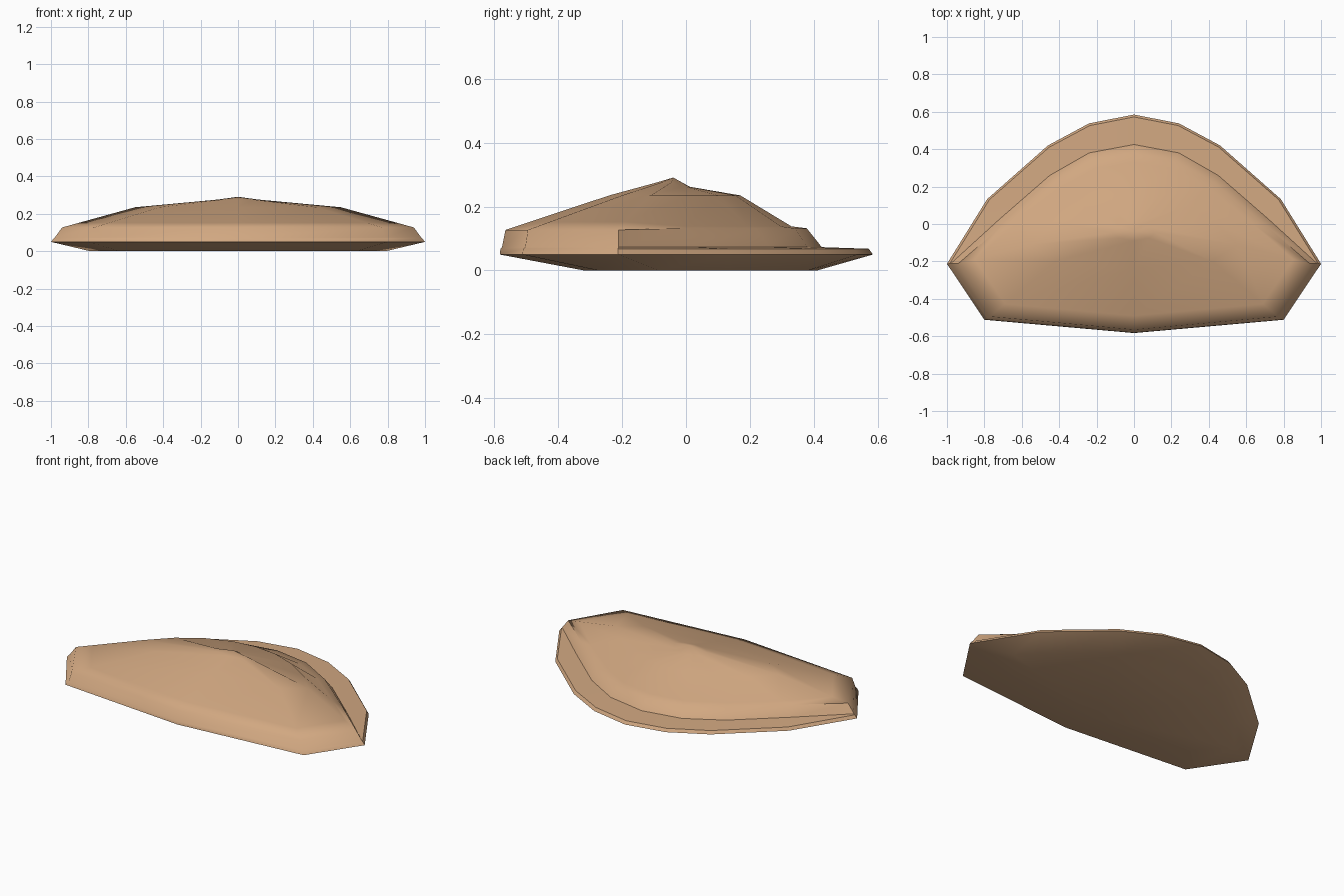
import bpy, bmesh

if "Cube" in bpy.data.objects:
    bpy.data.objects.remove(bpy.data.objects["Cube"])

# Half outlines (x, y), running from the front centre round the +x side to the back centre
rim = [(0, -.583), (.8, -.512), (1, -.213), (.785, .133), (.46, .42), (.24, .538), (0, .585)]
wall_foot = [(0, -.576), (.785, -.503), (.98, -.212), (.72, .025), (.45, .26), (.24, .38), (0, .425)]
wall_top = [(0, -.565), (.77, -.495), (.94, -.212), (.70, -.005), (.43, .22), (.22, .34), (0, .378)]
dome = [(0, -.24), (.42, -.2), (.55, -.11), (.43, .01), (.29, .1), (.14, .155), (0, .17)]
crown = [(0, -.09), (.08, -.075), (.11, -.045), (.08, -.015), (.05, 0), (.025, .008), (0, .012)]


def ring(half, front_z, back_z=None):
    """Mirror a half outline into a closed 12-point ring."""
    if back_z is None:
        back_z = front_z
    pts = [(x, y, front_z if i < 3 else back_z) for i, (x, y) in enumerate(half)]
    return pts + [(-x, y, z) for x, y, z in pts[5:0:-1]]


def blend(a, b, t):
    return [(p[0] + (q[0] - p[0]) * t, p[1] + (q[1] - p[1]) * t) for p, q in zip(a, b)]


base = [(x * .79, y * .624 + .045) for x, y in rim]
lip = [(x * .985, y * .978 if y > 0 else y * .996) for x, y in rim]
shelf = blend(wall_top, dome, .23)

levels = [ring(base, 0), ring(rim, .05), ring(lip, .068), ring(wall_foot, .073),
          ring(wall_top, .127, .132), ring(shelf, .152, .138),
          ring(dome, .235), ring(crown, .276, .262)]

# Loft the rings from underside to crown
bm = bmesh.new()
loops = [[bm.verts.new(p) for p in lv] for lv in levels]
n = 12
for lo, hi in zip(loops, loops[1:]):
    for i in range(n):
        j = (i + 1) % n
        bm.faces.new((lo[i], lo[j], hi[j], hi[i]))
bm.faces.new(loops[0][::-1])
peak = bm.verts.new((0, -.04, .291))
for i in range(n):
    bm.faces.new((loops[-1][i], loops[-1][(i + 1) % n], peak))
bmesh.ops.recalc_face_normals(bm, faces=bm.faces[:])
for f in bm.faces:
    f.smooth = True


# Crisp edges: rim all round, ledge lines and end corners at the back
def crease(a, b):
    e = bm.edges.get((a, b))
    if e:
        e.smooth = False


for i in range(n):
    j = (i + 1) % n
    crease(loops[1][i], loops[1][j])
    if 2 <= i < 10:
        crease(loops[2][i], loops[2][j])
        crease(loops[3][i], loops[3][j])
    if i in (2, 9):
        crease(loops[4][i], loops[4][j])
for i in (2, 10):
    for k in (1, 2, 3):
        crease(loops[k][i], loops[k + 1][i])

mesh = bpy.data.meshes.new("domed_shell")
bm.to_mesh(mesh)
bm.free()
shell = bpy.data.objects.new("domed_shell", mesh)
bpy.context.collection.objects.link(shell)

# Single tan colour
tan = bpy.data.materials.new("warm_tan")
tan.diffuse_color = (.64, .39, .22, 1)
tan.use_nodes = True
tan.node_tree.nodes["Principled BSDF"].inputs["Base Color"].default_value = tan.diffuse_color
mesh.materials.append(tan)
